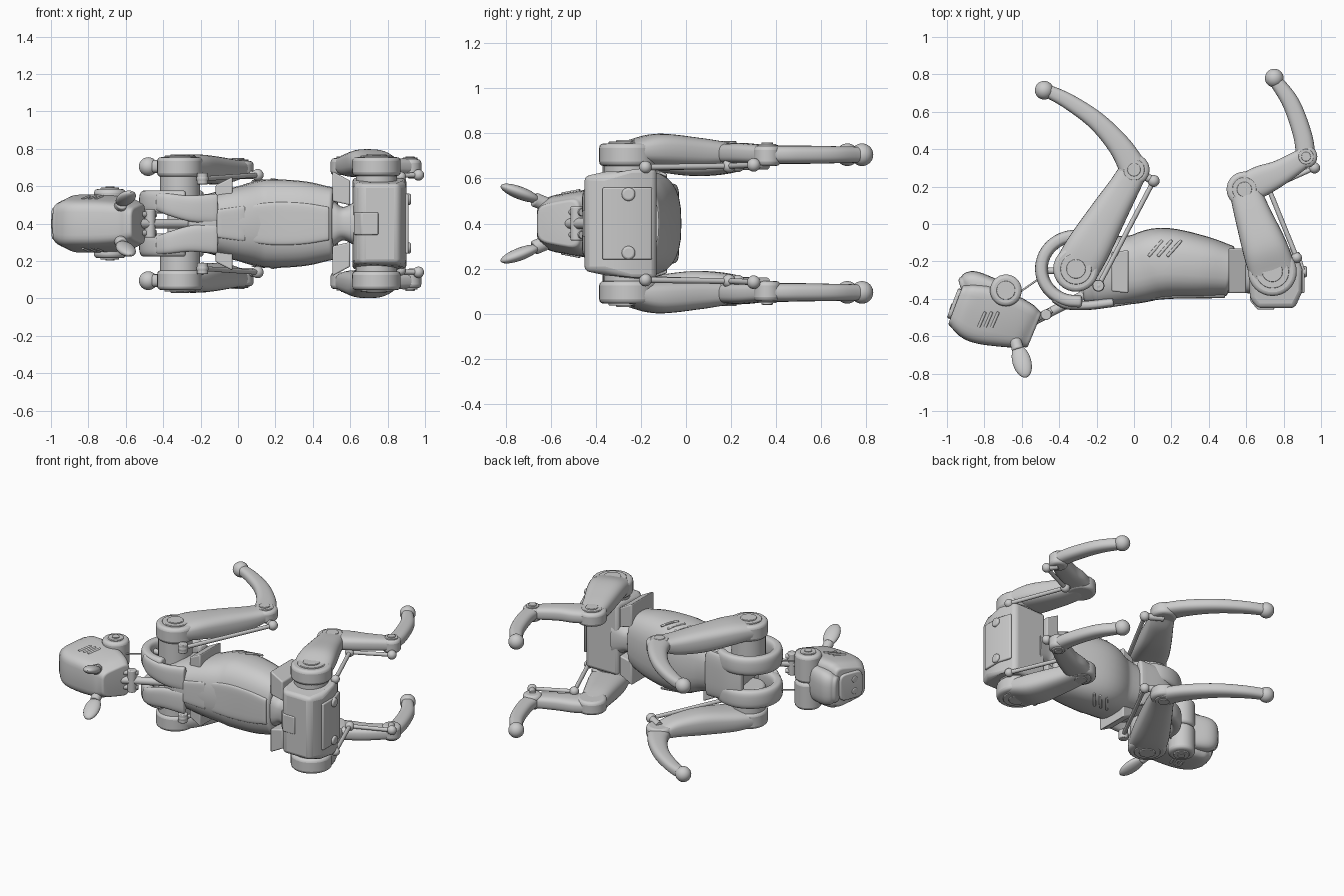
import bpy, bmesh, math
from mathutils import Vector, Matrix

if "Cube" in bpy.data.objects:
    bpy.data.objects.remove(bpy.data.objects["Cube"])

MID = 0.4   # height of the symmetry plane; all parts are modelled around z = 0


def finish(name, bm, mirror=False, bevel=0):
    bmesh.ops.recalc_face_normals(bm, faces=bm.faces)
    me = bpy.data.meshes.new(name)
    bm.to_mesh(me)
    bm.free()
    ob = bpy.data.objects.new(name, me)
    bpy.context.collection.objects.link(ob)
    ob.location.z = MID
    if bevel:
        b = ob.modifiers.new("bevel", 'BEVEL')
        b.width, b.segments, b.limit_method = bevel, 3, 'ANGLE'
    if mirror:
        m = ob.modifiers.new("mirror", 'MIRROR')
        m.use_axis = (False, False, True)
        m.use_mirror_merge = False
    return ob


def loft(name, st, n=2.6, cap=0.03, mirror=False, seg=32, sub=6, skew=0):
    """Sweep a rounded section through stations (x, y, z, half width in xy, half depth in z)."""
    s = [Vector(p) for p in st]
    s = [2 * s[0] - s[1]] + s + [2 * s[-1] - s[-2]]
    pts = []
    for i in range(1, len(s) - 2):
        a, b, c, d = s[i - 1:i + 3]
        for k in range(sub):
            t = k / sub
            pts.append(0.5 * (2 * b + (c - a) * t + (2 * a - 5 * b + 4 * c - d) * t * t
                              + (3 * b - a - 3 * c + d) * t ** 3))
    pts.append(s[-2])
    rows = []
    for i, p in enumerate(pts):
        q = pts[min(i + 1, len(pts) - 1)] - pts[max(i - 1, 0)]
        rows.append((Vector(p[:3]), Vector((q[0], q[1], 0)).normalized(), p[3], p[4]))

    def caps(row, sign):
        p, t, a, h = row
        out = []
        for deg in (25, 50, 75, 90):
            r = math.radians(deg)
            k = cap * (1 - math.cos(r))
            out.append((p + t * sign * cap * math.sin(r), t, a - k, h - k))
        return out
    if cap:
        rows = caps(rows[0], -1)[::-1] + rows + caps(rows[-1], 1)
    bm = bmesh.new()
    rings = []
    for p, t, a, h in rows:
        ring = []
        for j in range(seg):
            u = 2 * math.pi * j / seg
            c, v = math.cos(u), math.sin(u)
            c = math.copysign(abs(c) ** (2 / n), c)
            v = math.copysign(abs(v) ** (2 / n), v) * h * (1 + skew * c)
            ring.append(bm.verts.new(p + Vector((-t.y, t.x, 0)) * c * a + Vector((0, 0, v))))
        rings.append(ring)
    for A, B in zip(rings, rings[1:]):
        for j in range(seg):
            bm.faces.new((A[j], A[(j + 1) % seg], B[(j + 1) % seg], B[j]))
    bm.faces.new(rings[0])
    bm.faces.new(rings[-1])
    return finish(name, bm, mirror)


def prism(name, prof, z0, z1, mirror=False, bevel=0.015, taper=None):
    """Extrude an xy outline from z0 to z1; taper scales z by a function of x and y."""
    bm = bmesh.new()
    k = taper or (lambda x, y: 1)
    lo = [bm.verts.new((x, y, z0 * k(x, y))) for x, y in prof]
    hi = [bm.verts.new((x, y, z1 * k(x, y))) for x, y in prof]
    bm.faces.new(lo)
    bm.faces.new(hi)
    for i in range(len(prof)):
        j = (i + 1) % len(prof)
        bm.faces.new((lo[i], lo[j], hi[j], hi[i]))
    return finish(name, bm, mirror, bevel)


def rod(name, a, b, r, mirror=True, ball=0, bevel=0):
    """Cylinder between two points, with optional ball ends."""
    a, b = Vector(a), Vector(b)
    d = b - a
    rot = d.to_track_quat('Z', 'Y').to_matrix().to_4x4()
    bm = bmesh.new()
    bmesh.ops.create_cone(bm, cap_ends=True, segments=32, radius1=r, radius2=r, depth=d.length,
                          matrix=Matrix.Translation((a + b) / 2) @ rot)
    if ball:
        for p in (a, b):
            bmesh.ops.create_uvsphere(bm, u_segments=20, v_segments=12, radius=ball,
                                      matrix=Matrix.Translation(p))
    return finish(name, bm, mirror, bevel)


def ball(name, p, r, scale=(1, 1, 1), rot=None):
    bm = bmesh.new()
    m = Matrix.Translation(p) @ (rot or Matrix()) @ Matrix.Diagonal((*scale, 1))
    bmesh.ops.create_uvsphere(bm, u_segments=28, v_segments=16, radius=r, matrix=m)
    return finish(name, bm, True)


def joint(name, x, y, r, z0, z1):
    """Disc joint with a stepped hub on its outer face."""
    rod(name, (x, y, z0), (x, y, z1), r, bevel=0.02)
    rod(name + "_ring", (x, y, z1 - .01), (x, y, z1 + .008), r * .68, bevel=0.004)
    rod(name + "_hub", (x, y, z1), (x, y, z1 + .015), r * .42, bevel=0.004)


# torso, raised back panels, waist and side vents
loft("torso", [(-.27, -.265, 0, .175, .12), (-.2, -.255, 0, .19, .148), (0, -.243, 0, .183, .2),
               (.15, -.21, 0, .19, .235), (.35, -.228, 0, .168, .227), (.5, -.25, 0, .138, .195)], 2.7, .02)
loft("back_panel", [(.05, -.39, 0, .022, .10), (.2, -.378, 0, .022, .115), (.35, -.376, 0, .022, .11),
                    (.48, -.374, 0, .022, .09)], 5, .006)
loft("front_back_panel", [(-.11, -.425, 0, .018, .075), (.03, -.402, 0, .02, .095)], 5, .006)
loft("waist", [(.48, -.25, 0, .12, .15), (.52, -.25, 0, .118, .115), (.57, -.25, 0, .115, .09),
               (.66, -.25, 0, .13, .14)], 3, 0)
for i in range(3):
    x = .08 + i * .05
    z = .005 * i
    loft("side_vent", [(x, -.17, .226 + z, .008, .007), (x + .035, -.13, .22 + z, .009, .007),
                       (x + .07, -.09, .205 + z, .008, .007)], 2.2, .004, True, seg=12)

# shoulder yoke: open rings on both sides of the chest, joined by a chest plate
arc = [math.radians(d) for d in range(55, 276, 20)]
loft("shoulder_yoke", [(-.31 + .185 * math.cos(a), -.24 + .175 * math.sin(a), .115, .034, .062) for a in arc],
     3, .015, True, sub=3)
loft("collar", [(-.42, -.40, .115, .025, .05), (-.36, -.43, .10, .026, .06), (-.25, -.435, .08, .025, .07),
                (-.12, -.42, .08, .025, .08)], 3, .01, True)
loft("chest_plate", [(-.36, -.085, 0, .028, .12), (-.27, -.07, 0, .03, .15), (-.12, -.08, 0, .03, .16)], 3, .015)
rod("yoke_pin", (-.49, -.25, .115), (-.41, -.25, .115), .018)

# side guard plates, flared away from the torso
prism("shoulder_guard", [(-.12, -.36), (-.03, -.37), (-.03, -.14), (-.12, -.15)], .12, .25, True, .008,
      lambda x, y: 1 if x > -.1 else .82)
rod("guard_bolt", (-.19, -.33, .21), (-.19, -.33, .27), .03, bevel=.005)
prism("hip_guard", [(.505, -.37), (.6, -.37), (.6, -.13), (.505, -.13)], .12, .28, True, .008,
      lambda x, y: 1 if x < .55 else .82)

# pelvis with rear plate and knobs
prism("pelvis", [(.61, -.13), (.86, -.13), (.9, -.24), (.9, -.36), (.86, -.45), (.66, -.45), (.62, -.40)],
      -.25, .25, bevel=.025, taper=lambda x, y: 1 if y > -.3 else .86)
prism("pelvis_saddle", [(.62, -.41), (.66, -.457), (.75, -.457), (.75, -.40), (.62, -.38)], -.06, .06, bevel=.006)
prism("rear_plate", [(.87, -.15), (.885, -.15), (.912, -.24), (.912, -.37), (.88, -.37)], -.16, .16, bevel=.01)
rod("rear_knob", (.89, -.255, .13), (.925, -.255, .13), .03, bevel=.01)

# head with snout, chin and eye drums
loft("head", [(-.94, -.437, 0, .118, .122), (-.90, -.452, 0, .140, .14), (-.83, -.478, 0, .158, .143),
              (-.715, -.505, 0, .152, .14), (-.6, -.54, 0, .128, .125), (-.545, -.562, 0, .105, .10)],
     5, .015, skew=.18)
loft("chin", [(-.91, -.33, 0, .05, .09), (-.86, -.32, 0, .068, .115), (-.74, -.345, 0, .05, .12)], 2.8, .02)
loft("face_panel", [(-.95, -.43, 0, .085, .09), (-.963, -.425, 0, .085, .09)], 5, .008)
for z in (-.04, .04):
    rod("face_slot", (-.96, -.45, z), (-.982, -.443, z), .022, False, bevel=.006)
rod("eye_drum", (-.685, -.355, 0), (-.685, -.355, .185), .085, bevel=.02)
rod("eye_ring", (-.685, -.355, .18), (-.685, -.355, .193), .05, bevel=.004)
rod("eye_hub", (-.685, -.355, .185), (-.685, -.355, .198), .024)
for i in range(3):
    x = -.83 + i * .035
    rod("cheek_vent", (x, -.55, .13), (x + .035, -.47, .145), .008)

# ears
ear_dir = Vector((.05, -.17, .065)).normalized()
ear_rot = ear_dir.to_track_quat('Y', 'Z').to_matrix().to_4x4()
ball("ear", (-.60, -.735, .135), 1, (.05, .095, .028), ear_rot)
rod("ear_base", (-.635, -.62, .085), (-.62, -.675, .108), .032, bevel=.008)

# neck linkage
rod("neck_shaft", (-.56, -.53, 0), (-.27, -.38, 0), .025, False)
rod("neck_pivot", (-.47, -.485, -.075), (-.47, -.485, .075), .028, False, bevel=.006)
rod("neck_fork", (-.56, -.53, .05), (-.44, -.46, .05), .016)
rod("neck_cable", (-.62, -.37, .10), (-.49, -.28, .10), .005)

# front legs
rod("shoulder_motor", (-.31, -.24, .09), (-.31, -.24, .3), .108, bevel=.02)
joint("shoulder_joint", -.31, -.24, .122, .25, .355)
loft("front_upper_leg", [(-.31, -.24, .305, .12, .055), (-.24, -.12, .30, .118, .07), (-.14, .05, .285, .1, .075),
                         (-.05, .2, .285, .082, .06), (0, .29, .30, .075, .04)], 3, .03, True)
joint("elbow_joint", 0, .29, .083, .255, .335)
loft("front_lower_leg", [(0, .29, .305, .075, .042), (-.075, .415, .305, .062, .042),
                         (-.2, .55, .305, .05, .04), (-.35, .655, .305, .042, .036),
                         (-.47, .715, .305, .034, .034)], 2.5, .02, True)
ball("front_foot", (-.48, .715, .305), .05)
rod("front_pushrod", (.105, .23, .26), (-.19, -.33, .24), .013, ball=.032)
rod("elbow_crank", (0, .29, .26), (.105, .23, .26), .022)

# hind legs
rod("hip_motor", (.74, -.255, .2), (.74, -.255, .3), .11, bevel=.01)
joint("hip_joint", .74, -.255, .13, .255, .355)
loft("thigh", [(.745, -.265, .315, .125, .05), (.70, -.13, .325, .12, .073), (.635, .05, .315, .098, .066),
               (.59, .185, .31, .082, .05)], 2.8, .035, True)
joint("knee_joint", .59, .185, .095, .26, .35)
loft("shin", [(.59, .185, .31, .08, .045), (.68, .23, .31, .082, .047), (.78, .275, .31, .068, .045),
              (.92, .36, .305, .052, .04)], 3, .025, True)
joint("hock_joint", .92, .36, .06, .255, .345)
loft("hind_lower_leg", [(.92, .36, .305, .052, .04), (.90, .48, .305, .05, .04), (.84, .645, .305, .046, .038),
                        (.755, .77, .305, .036, .035)], 2.5, .02, True)
ball("hind_foot", (.75, .78, .305), .05)
rod("hind_pushrod", (.72, .19, .255), (.87, -.18, .25), .013, ball=.028)
rod("shin_pushrod", (.72, .19, .255), (.965, .30, .26), .013, ball=.03)
rod("hock_crank", (.92, .36, .26), (.965, .30, .26), .02)

# smooth shading with sharp edges kept
for ob in bpy.data.objects:
    ob.select_set(True)
bpy.context.view_layer.objects.active = bpy.data.objects["torso"]
bpy.ops.object.shade_smooth_by_angle(angle=math.radians(35))
